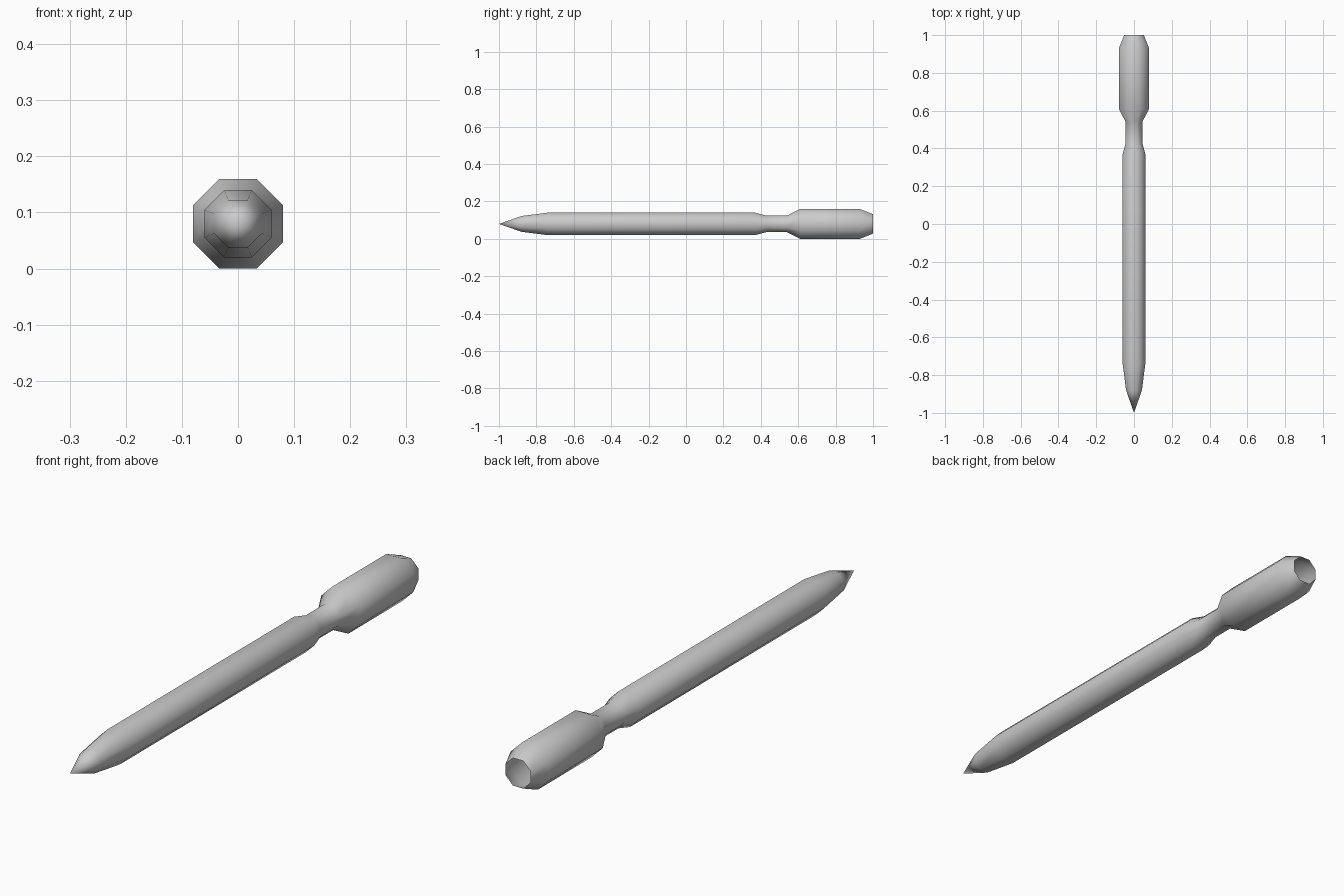
import bpy
import bmesh
import math

cube = bpy.data.objects.get("Cube")
if cube:
    bpy.data.objects.remove(cube, do_unlink=True)

SIDES = 8
AXIS_Z = 0.08

# Hull outline from nose to open tail: (position along y, flat-to-axis radius)
PROFILE = [(-0.88, 0.042), (-0.74, 0.06), (0.37, 0.06), (0.43, 0.044),
           (0.54, 0.044), (0.61, 0.08), (0.93, 0.08), (1.0, 0.052)]

grey = bpy.data.materials.new("plain grey")
grey.use_nodes = True
colour = (0.6, 0.6, 0.6, 1)
grey.diffuse_color = colour
grey.node_tree.nodes["Principled BSDF"].inputs["Base Color"].default_value = colour


def add_ring(bm, y, apothem):
    """Octagon with flat top and bottom, facing along y."""
    r = apothem / math.cos(math.pi / SIDES)
    angles = [(i + 0.5) * math.tau / SIDES for i in range(SIDES)]
    return [bm.verts.new((r * math.cos(a), y, AXIS_Z + r * math.sin(a))) for a in angles]


bm = bmesh.new()
rings = [add_ring(bm, y, r) for y, r in PROFILE]
tip = bm.verts.new((0, -1, AXIS_Z))

# Pointed nose
for i in range(SIDES):
    bm.faces.new((tip, rings[0][i], rings[0][(i + 1) % SIDES]))

# Body, neck and wide tail, left open at the back
for a, b in zip(rings, rings[1:]):
    for i in range(SIDES):
        j = (i + 1) % SIDES
        bm.faces.new((a[i], b[i], b[j], a[j]))

bmesh.ops.recalc_face_normals(bm, faces=bm.faces)
for face in bm.faces:
    face.smooth = True

mesh = bpy.data.meshes.new("missile_body")
bm.to_mesh(mesh)
bm.free()
mesh.materials.append(grey)
body = bpy.data.objects.new("missile_body", mesh)
bpy.context.collection.objects.link(body)
